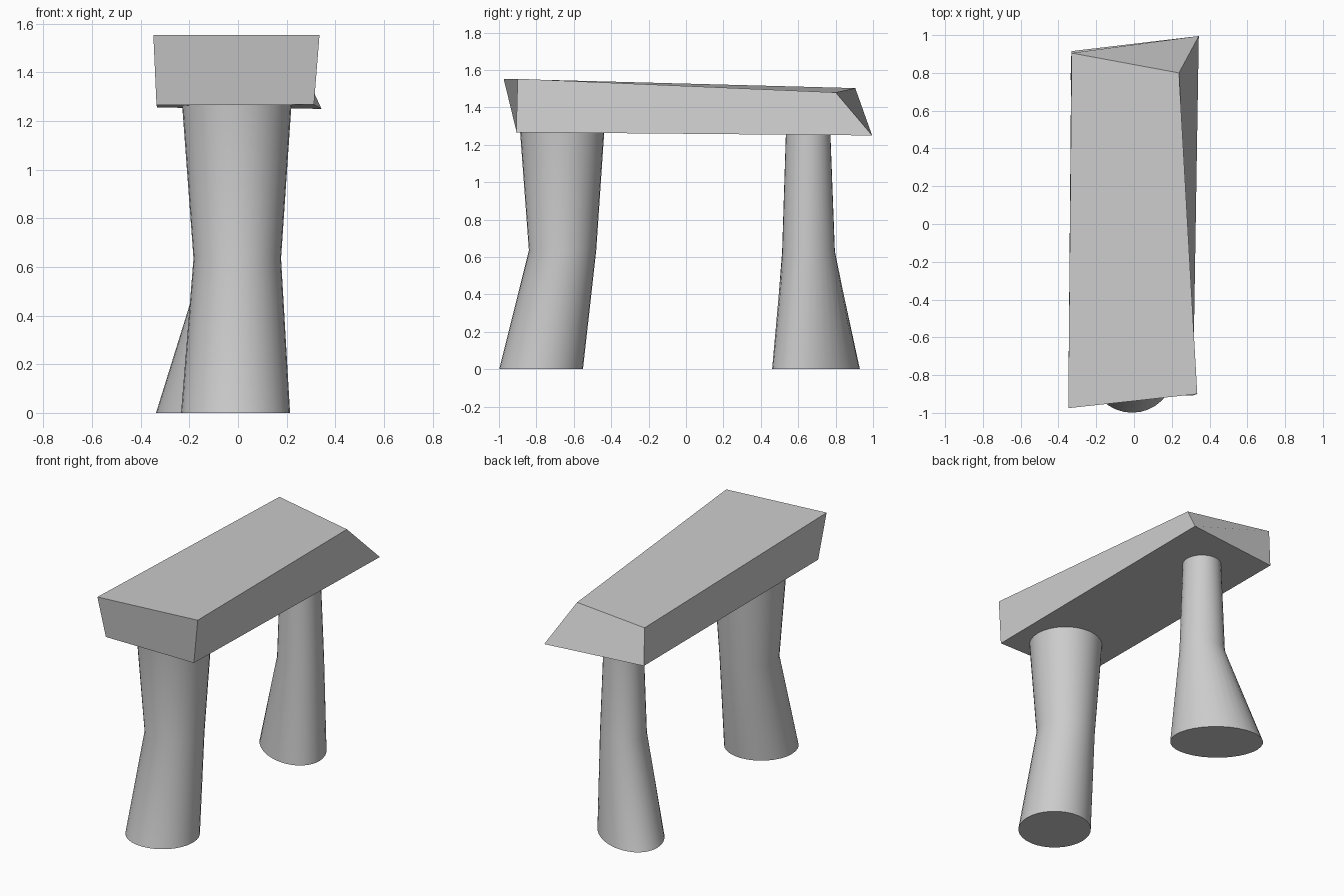
import bpy, bmesh
from math import sin, cos, tau, radians

if "Cube" in bpy.data.objects:
    bpy.data.objects.remove(bpy.data.objects["Cube"])


def finish(name, bm, smooth):
    bmesh.ops.recalc_face_normals(bm, faces=bm.faces)
    mesh = bpy.data.meshes.new(name)
    bm.to_mesh(mesh)
    bm.free()
    obj = bpy.data.objects.new(name, mesh)
    bpy.context.collection.objects.link(obj)
    if smooth:
        bpy.ops.object.select_all(action='DESELECT')
        obj.select_set(True)
        bpy.context.view_layer.objects.active = obj
        bpy.ops.object.shade_smooth_by_angle(angle=radians(35))
    return obj


def pillar(name, rings, sides=32):
    """Loft elliptical rings: (x, y, z, major radius, minor radius), major axis at -39 degrees."""
    a = radians(-39)
    bm = bmesh.new()
    loops = []
    for cx, cy, z, r1, r2 in rings:
        loop = []
        for i in range(sides):
            t = tau * i / sides - a
            u, v = r1 * cos(t), r2 * sin(t)
            loop.append(bm.verts.new((cx + u * cos(a) - v * sin(a),
                                      cy + u * sin(a) + v * cos(a), z)))
        loops.append(loop)
    for lo, hi in zip(loops, loops[1:]):
        for i in range(sides):
            j = (i + 1) % sides
            bm.faces.new((lo[i], lo[j], hi[j], hi[i]))
    bm.faces.new(loops[0][::-1])
    bm.faces.new(loops[-1])
    return finish(name, bm, True)


# Standing stones
pillar("front_pillar", [(-0.01, -0.775, 0, 0.224, 0.224),
                        (-0.003, -0.66, 0.635, 0.18, 0.18),
                        (-0.005, -0.662, 1.27, 0.225, 0.225)])
pillar("back_pillar", [(-0.083, 0.695, 0, 0.287, 0.193),
                       (0.0, 0.655, 0.63, 0.141, 0.141),
                       (0.0, 0.653, 1.26, 0.119, 0.119)])

# Irregular capstone: matching bottom and top corners
bottom = [(-0.335, -0.905, 1.265), (0.312, -0.908, 1.267),
          (0.343, 0.995, 1.25), (-0.332, 0.915, 1.255)]
top = [(-0.348, -0.975, 1.553), (0.335, -0.90, 1.553),
       (0.238, 0.80, 1.48), (-0.33, 0.905, 1.503)]
bm = bmesh.new()
lo = [bm.verts.new(p) for p in bottom]
hi = [bm.verts.new(p) for p in top]
bm.faces.new(lo[::-1])
bm.faces.new(hi)
for i in range(4):
    j = (i + 1) % 4
    bm.faces.new((lo[i], lo[j], hi[j], hi[i]))
finish("capstone", bm, False)
